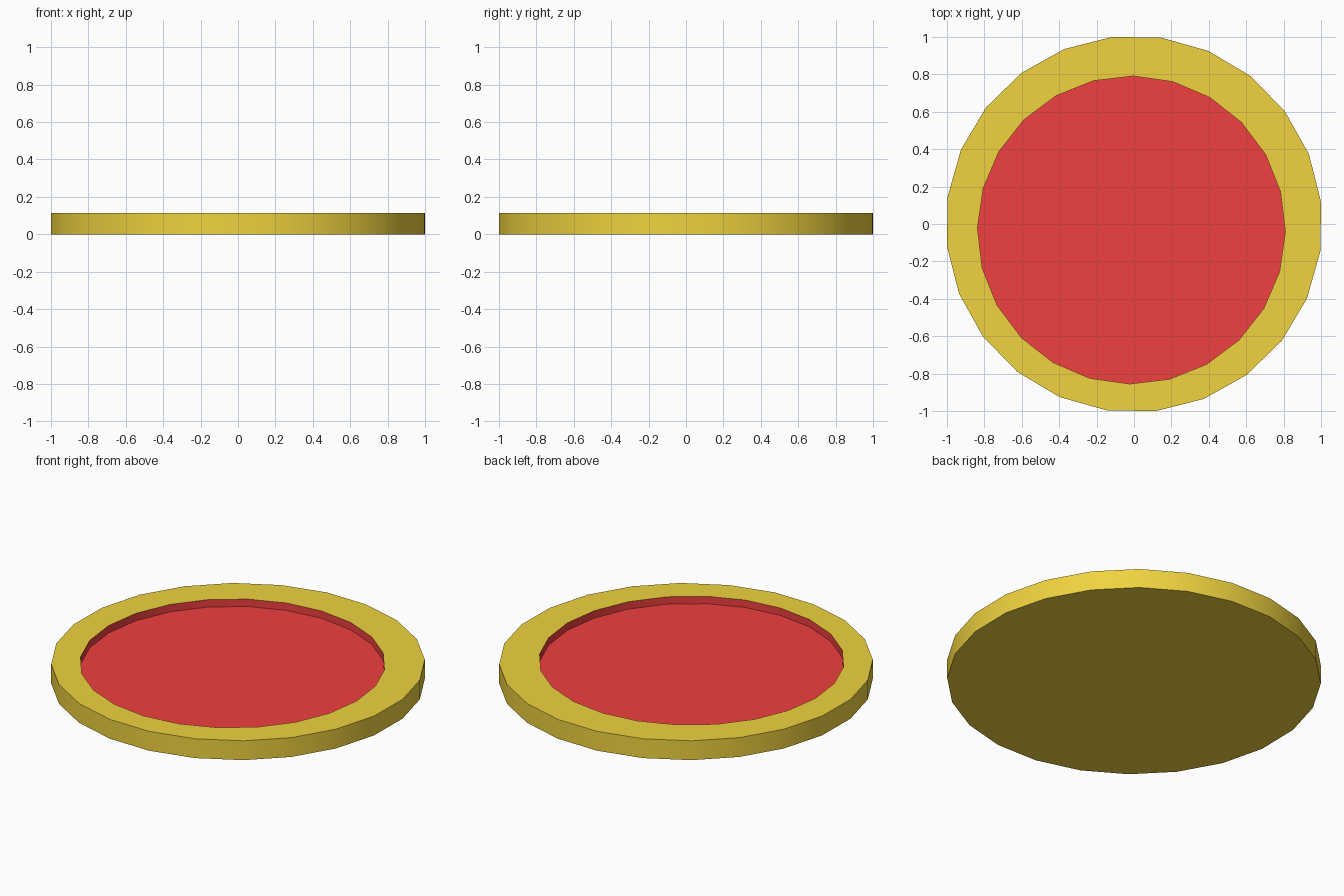
import bpy, bmesh
from math import sin, cos, radians, tau

if "Cube" in bpy.data.objects:
    bpy.data.objects.remove(bpy.data.objects["Cube"])

SIDES = 24
HEIGHT, FLOOR = 0.115, 0.071


def material(name, rgb):
    m = bpy.data.materials.new(name)
    m.diffuse_color = (*rgb, 1)
    m.use_nodes = True
    m.node_tree.nodes["Principled BSDF"].inputs["Base Color"].default_value = m.diffuse_color
    return m


def loop(bm, radius, z, turn, cx=0.0, cy=0.0):
    pts = [radians(turn) + tau * i / SIDES for i in range(SIDES)]
    return [bm.verts.new((cx + radius * cos(a), cy + radius * sin(a), z)) for a in pts]


def skin(bm, a, b, mat):
    for i in range(SIDES):
        j = (i + 1) % SIDES
        bm.faces.new((a[i], a[j], b[j], b[i])).material_index = mat


bm = bmesh.new()
inner = dict(radius=0.823, turn=-0.7, cx=-0.014, cy=-0.032)

# Gold disc: underside, outer wall and rim
base = loop(bm, 1.007, 0, 6.7)
rim = loop(bm, 1.007, HEIGHT, 6.7)
lip = loop(bm, z=HEIGHT, **inner)
bm.faces.new(base[::-1])
skin(bm, base, rim, 0)
skin(bm, rim, lip, 0)

# Red recess: slightly off-centre wall and floor
floor = loop(bm, z=FLOOR, **inner)
skin(bm, lip, floor, 1)
bm.faces.new(floor).material_index = 1

mesh = bpy.data.meshes.new("recessed_disc")
bm.to_mesh(mesh)
bm.free()
mesh.materials.append(material("gold", (0.87, 0.65, 0.05)))
mesh.materials.append(material("red", (0.87, 0.05, 0.05)))

disc = bpy.data.objects.new("recessed_disc", mesh)
bpy.context.collection.objects.link(disc)
bpy.context.view_layer.objects.active = disc
disc.select_set(True)
bpy.ops.object.shade_smooth_by_angle(angle=radians(30))
